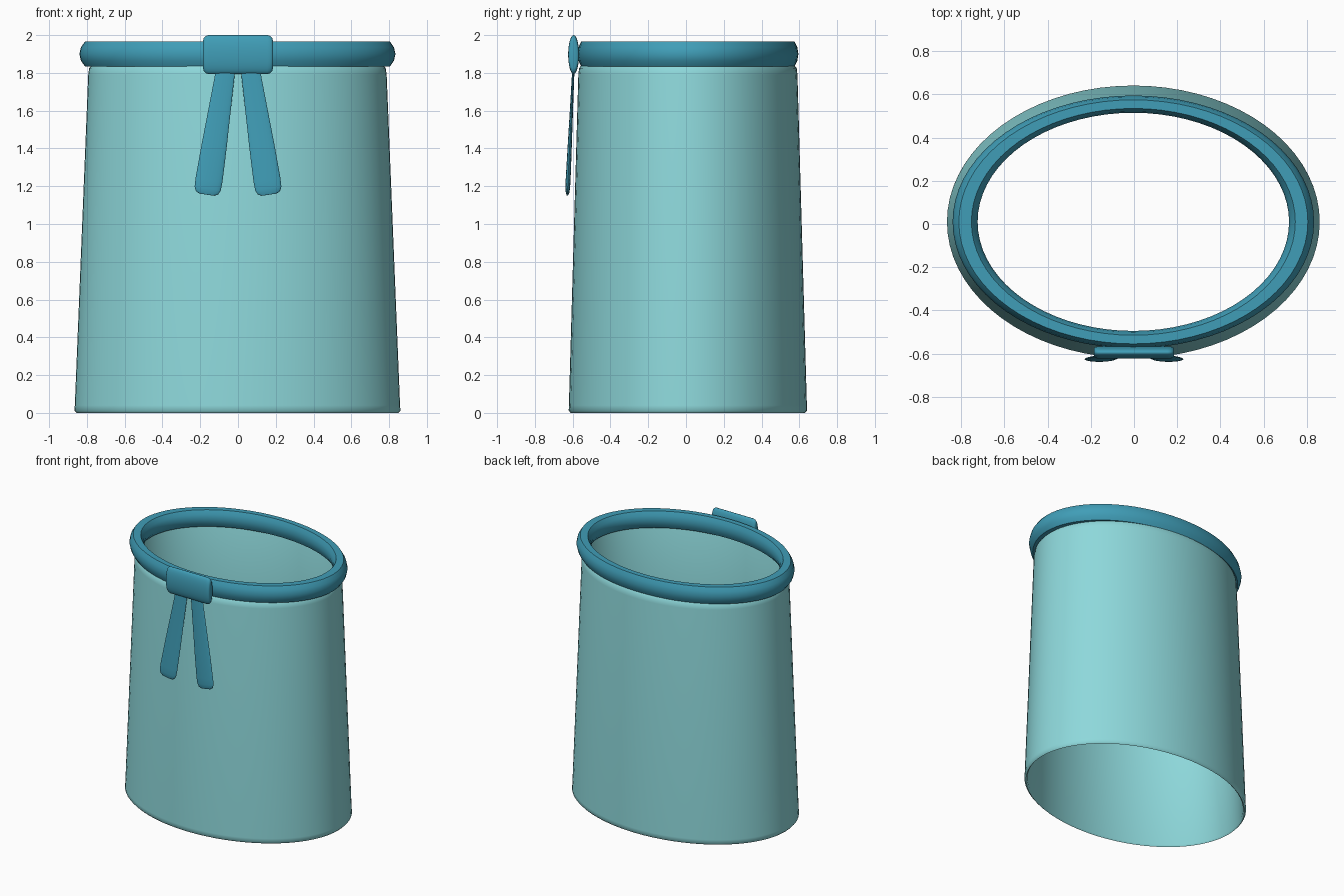
import bpy, bmesh, math
from mathutils import Matrix, Vector

cube = bpy.data.objects.get("Cube")
if cube:
    bpy.data.objects.remove(cube, do_unlink=True)


def material(name, rgb):
    m = bpy.data.materials.new(name)
    m.use_nodes = True
    m.diffuse_color = (*rgb, 1)
    m.node_tree.nodes["Principled BSDF"].inputs["Base Color"].default_value = (*rgb, 1)
    return m


pale_teal = material("pale teal cloth", (0.27, 0.69, 0.71))
deep_teal = material("deep teal ribbon", (0.051, 0.34, 0.475))


def loft(name, sections, mat, segs, closed, matrix=Matrix(), angle=40):
    """Skin elliptical sections (rx, ry, z); closed joins the last to the first."""
    bm = bmesh.new()
    turns = [2 * math.pi * i / segs for i in range(segs)]
    rings = [[bm.verts.new((rx * math.cos(a), ry * math.sin(a), z)) for a in turns]
             for rx, ry, z in sections]
    pairs = list(zip(rings, rings[1:]))
    if closed:
        pairs.append((rings[-1], rings[0]))
    else:
        bm.faces.new(rings[0])
        bm.faces.new(rings[-1])
    for low, high in pairs:
        for i in range(segs):
            j = (i + 1) % segs
            bm.faces.new((low[i], low[j], high[j], high[i]))
    bm.transform(matrix)
    bmesh.ops.recalc_face_normals(bm, faces=bm.faces[:])
    mesh = bpy.data.meshes.new(name)
    bm.to_mesh(mesh)
    bm.free()
    mesh.materials.append(mat)
    obj = bpy.data.objects.new(name, mesh)
    bpy.context.collection.objects.link(obj)
    bpy.ops.object.select_all(action='DESELECT')
    obj.select_set(True)
    bpy.context.view_layer.objects.active = obj
    bpy.ops.object.shade_smooth_by_angle(angle=math.radians(angle))
    return obj


centre = Matrix.Translation((-0.003, 0.01, 0))

# Skirt: thin tapered oval tube, open at both ends, with softened hems
wall = [(0.852, 0.62, 0.0), (0.863, 0.631, 0.012), (0.861, 0.63, 0.04),
        (0.79, 0.58, 1.79), (0.785, 0.576, 1.825), (0.772, 0.564, 1.84),
        (0.765, 0.557, 1.825), (0.842, 0.61, 0.012)]
loft("skirt", wall, pale_teal, 72, True, centre, 60)

# Waistband: faceted round tube bent into an oval
half = [(0.5, 1), (0.85, 0.55), (1, 0), (0.85, -0.55), (0.5, -1)]
outline = half + [(-u, -v) for u, v in half]
band = [(0.779 + 0.058 * u, 0.545 + 0.04 * u, 1.9 + 0.065 * v) for u, v in outline]
loft("waistband", band, deep_teal, 72, True, centre)

# Knot: flattened oval bar lying along x, with rounded ends
radius, reach, soft = 0.103, 0.185, 0.03
ends = [(1 - math.cos(t), math.sin(t)) for t in (0, math.pi / 6, math.pi / 3, math.pi / 2)]
bar = []
for along, out in ends:
    r = radius - soft + soft * out
    bar.append((r, r * 0.28, soft * along - reach))
bar += [(rx, ry, -z) for rx, ry, z in reversed(bar)]
knot_place = Matrix.Translation((0, -0.595, 1.897)) @ Matrix.Rotation(math.pi / 2, 4, 'Y')
loft("knot", bar, deep_teal, 32, False, knot_place, 60)

# Ribbon tails: flat tapering strips that splay out from the knot
tail = [(0.05, 0.006, 0), (0.058, 0.008, -0.2), (0.067, 0.011, -0.42),
        (0.072, 0.013, -0.6), (0.07, 0.012, -0.645), (0.06, 0.009, -0.668),
        (0.04, 0.005, -0.678)]
for side, label in ((1, "left"), (-1, "right")):
    start = Vector((side * 0.064, -0.596, 1.825))
    finish = Vector((side * 0.166, -0.628, 1.15))
    turn = (start - finish).to_track_quat('Z', 'Y').to_matrix().to_4x4()
    # Keep the broad side of the strip facing forward
    z_axis = (start - finish).normalized()
    x_axis = Vector((0, 1, 0)).cross(z_axis).normalized()
    y_axis = z_axis.cross(x_axis)
    turn = Matrix((x_axis, y_axis, z_axis)).transposed().to_4x4()
    loft(label + "_ribbon_tail", tail, deep_teal, 24, False,
         Matrix.Translation(start) @ turn, 60)
